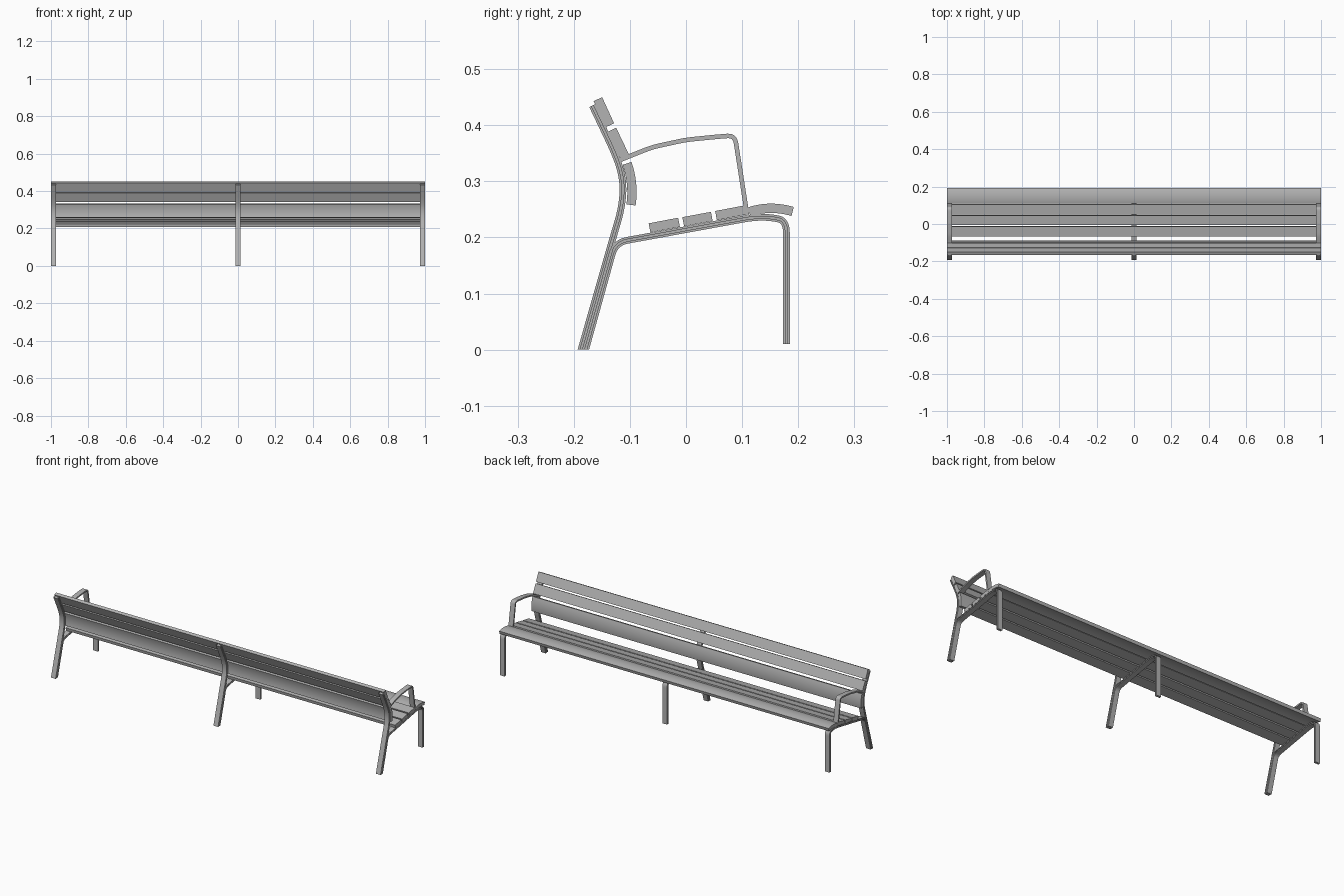
import bpy
import bmesh
from mathutils import Vector

cube = bpy.data.objects.get("Cube")
if cube:
    bpy.data.objects.remove(cube, do_unlink=True)


def material(name, rgb):
    mat = bpy.data.materials.new(name)
    mat.use_nodes = True
    mat.diffuse_color = (*rgb, 1)
    mat.node_tree.nodes["Principled BSDF"].inputs["Base Color"].default_value = (*rgb, 1)
    return mat


grey = material("plain grey", (0.45, 0.45, 0.45))


def rounded(points, radius, steps=6):
    """Round the inner corners of a side-view (y, z) path."""
    pts = [Vector(p) for p in points]
    path = [pts[0]]
    for a, b, c in zip(pts, pts[1:], pts[2:]):
        start = b + (a - b).normalized() * min(radius, (a - b).length * 0.49)
        end = b + (c - b).normalized() * min(radius, (c - b).length * 0.49)
        for i in range(steps + 1):
            t = i / steps
            path.append(start * (1 - t) ** 2 + b * 2 * t * (1 - t) + end * t ** 2)
    return path + [pts[-1]]


def arc(a, mid, c, steps=12):
    """Smooth curve from a to c that passes through mid."""
    a, mid, c = Vector(a), Vector(mid), Vector(c)
    b = mid * 2 - (a + c) / 2
    return [a * (1 - t) ** 2 + b * 2 * t * (1 - t) + c * t ** 2
            for t in (i / steps for i in range(steps + 1))]


def sweep(name, path, section, x=0):
    """Sweep a section of (x, offset) pairs along a side-view path."""
    path = [Vector(p) for p in path]
    bm = bmesh.new()
    rings = []
    for i, p in enumerate(path):
        before = (p - path[i - 1]).normalized() if i else None
        after = (path[i + 1] - p).normalized() if i < len(path) - 1 else None
        d = (before + after).normalized() if before and after else before or after
        stretch = 1 / max(0.5, d.dot(after or before))
        normal = Vector((-d.y, d.x)) * stretch
        ring = []
        for sx, offset in section:
            q = p + normal * offset
            if p.y == 0:  # feet are cut level with the ground
                q -= d * (q.y / d.y)
            ring.append(bm.verts.new((sx, q.x, q.y)))
        rings.append(ring)
    n = len(section)
    for r, s in zip(rings, rings[1:]):
        for k in range(n):
            bm.faces.new((r[k], r[(k + 1) % n], s[(k + 1) % n], s[k]))
    bm.faces.new(rings[0])
    bm.faces.new(rings[-1])
    bmesh.ops.recalc_face_normals(bm, faces=bm.faces)
    mesh = bpy.data.meshes.new(name)
    bm.to_mesh(mesh)
    bm.free()
    mesh.materials.append(grey)
    obj = bpy.data.objects.new(name, mesh)
    obj.location.x = x
    bpy.context.collection.objects.link(obj)
    bpy.ops.object.select_all(action="DESELECT")
    obj.select_set(True)
    bpy.context.view_layer.objects.active = obj
    bpy.ops.object.shade_smooth_by_angle()
    return obj


def bar(w, t):
    return [(-w, -t), (w, -t), (w, t), (-w, t)]


def grooved_bar(w, t, gap=0.0018, depth=0.006):
    right = [(w, -t), (w, -gap), (w - depth, -gap), (w - depth, gap), (w, gap), (w, t)]
    return right + [(-sx, -o) for sx, o in right]


# Three metal frames: a leg bent into the seat rail, and a back post
HALF = 0.014
leg_path = rounded([(-0.179, 0), (-0.126, 0.191), (0.12, 0.236), (0.15, 0.236),
                    (0.179, 0.23), (0.179, 0.01)], 0.022)
post_path = rounded([(-0.187, 0), (-0.13, 0.2), (-0.115, 0.25), (-0.111, 0.295),
                     (-0.121, 0.338), (-0.167, 0.435)], 0.04)
for side, x in (("right", -0.986), ("middle", 0), ("left", 0.986)):
    sweep(side + "_seat_frame", leg_path, grooved_bar(HALF, 0.006), x)
    sweep(side + "_back_post", post_path, grooved_bar(HALF, 0.006), x)

# Armrests on the two end frames
arm_path = rounded([(-0.118, 0.338), (-0.06, 0.361), (0, 0.374), (0.05, 0.379),
                    (0.087, 0.382), (0.109, 0.24)], 0.014)
for side, x in (("right", -0.986), ("left", 0.986)):
    sweep(side + "_armrest", arm_path, bar(HALF, 0.004), x)

# Full-length slats, with a curved one at the seat front and the lower back
board = bar(1, 0.0083)
slats = {
    "rear_seat_slat": [(-0.065, 0.217), (-0.0125, 0.227)],
    "middle_seat_slat": [(-0.005, 0.228), (0.046, 0.2375)],
    "inner_seat_slat": [(0.0535, 0.239), (0.106, 0.249)],
    "curved_front_seat_slat": arc((0.1125, 0.2455), (0.15, 0.252), (0.19, 0.2464)),
    "top_back_slat": [(-0.157, 0.4465), (-0.1357, 0.4)],
    "middle_back_slat": [(-0.132, 0.392), (-0.1095, 0.345)],
    "curved_lower_back_slat": arc((-0.105, 0.332), (-0.097, 0.295), (-0.098, 0.258)),
}
for name, path in slats.items():
    sweep(name, path, board)
